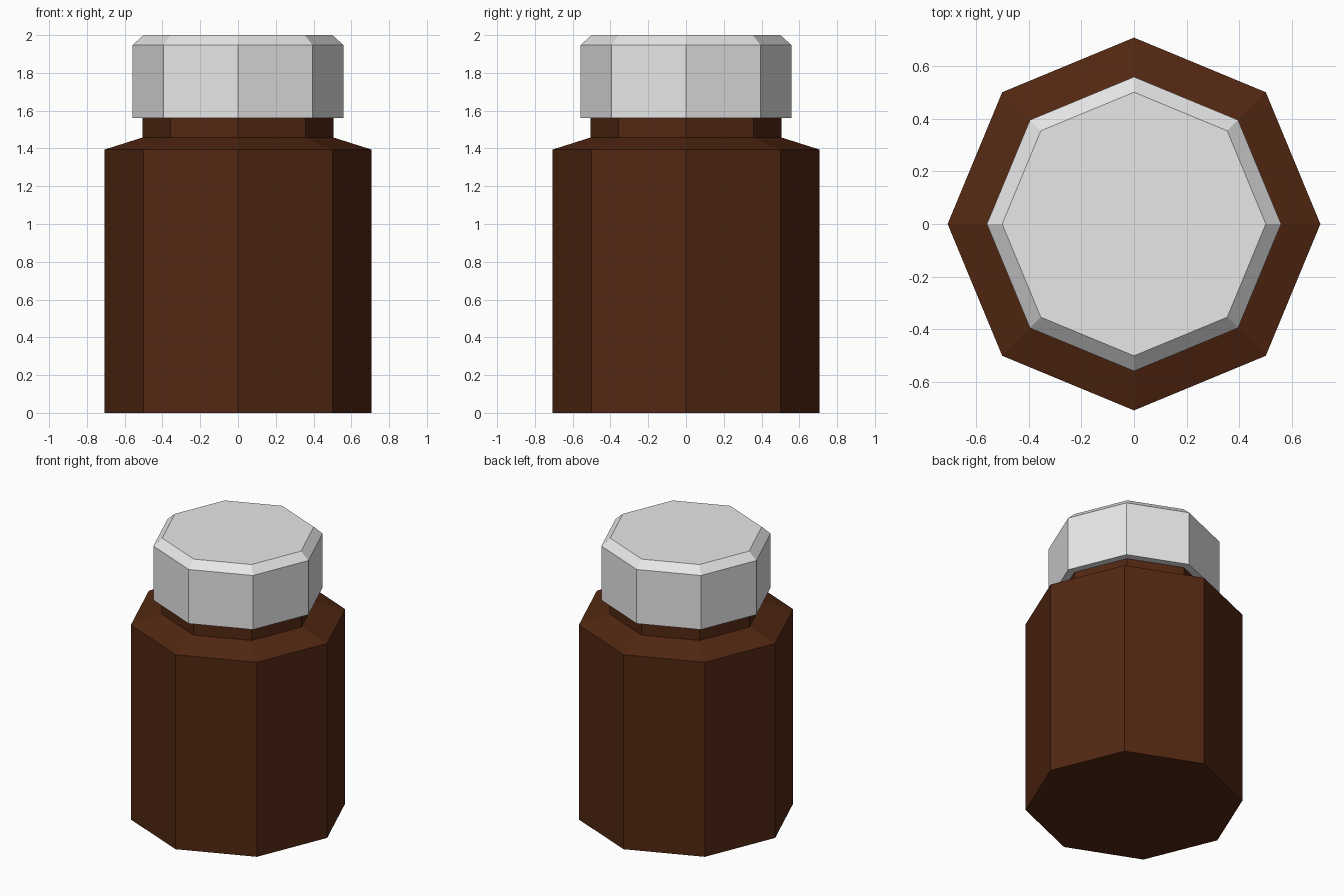
import bpy
import bmesh
from math import cos, sin, pi

SIDES = 8

cube = bpy.data.objects.get("Cube")
if cube:
    bpy.data.objects.remove(cube, do_unlink=True)


def make_material(name, rgb):
    mat = bpy.data.materials.new(name)
    mat.use_nodes = True
    color = (*rgb, 1.0)
    mat.diffuse_color = color
    mat.node_tree.nodes["Principled BSDF"].inputs["Base Color"].default_value = color
    return mat


def turned_part(name, profile, mat):
    """Stack octagonal rings of (radius, height) into a closed solid."""
    bm = bmesh.new()
    angles = [2 * pi * i / SIDES for i in range(SIDES)]
    rings = [[bm.verts.new((r * cos(a), r * sin(a), z)) for a in angles]
             for r, z in profile]
    for low, high in zip(rings, rings[1:]):
        for i in range(SIDES):
            j = (i + 1) % SIDES
            bm.faces.new((low[i], low[j], high[j], high[i]))
    bm.faces.new(rings[0][::-1])
    bm.faces.new(rings[-1])
    mesh = bpy.data.meshes.new(name)
    bm.to_mesh(mesh)
    bm.free()
    mesh.materials.append(mat)
    obj = bpy.data.objects.new(name, mesh)
    bpy.context.collection.objects.link(obj)
    return obj


brown = make_material("brown glass", (0.084, 0.020, 0.006))
white = make_material("white plastic", (0.8, 0.8, 0.8))

# Bottle: straight wall, sloping shoulder, short neck running up into the cap
turned_part("bottle", [(0.707, 0), (0.707, 1.394), (0.505, 1.458), (0.505, 1.6)], brown)

# Cap: straight wall with a chamfered top edge
turned_part("cap", [(0.558, 1.56), (0.558, 1.948), (0.5, 2.0)], white)
